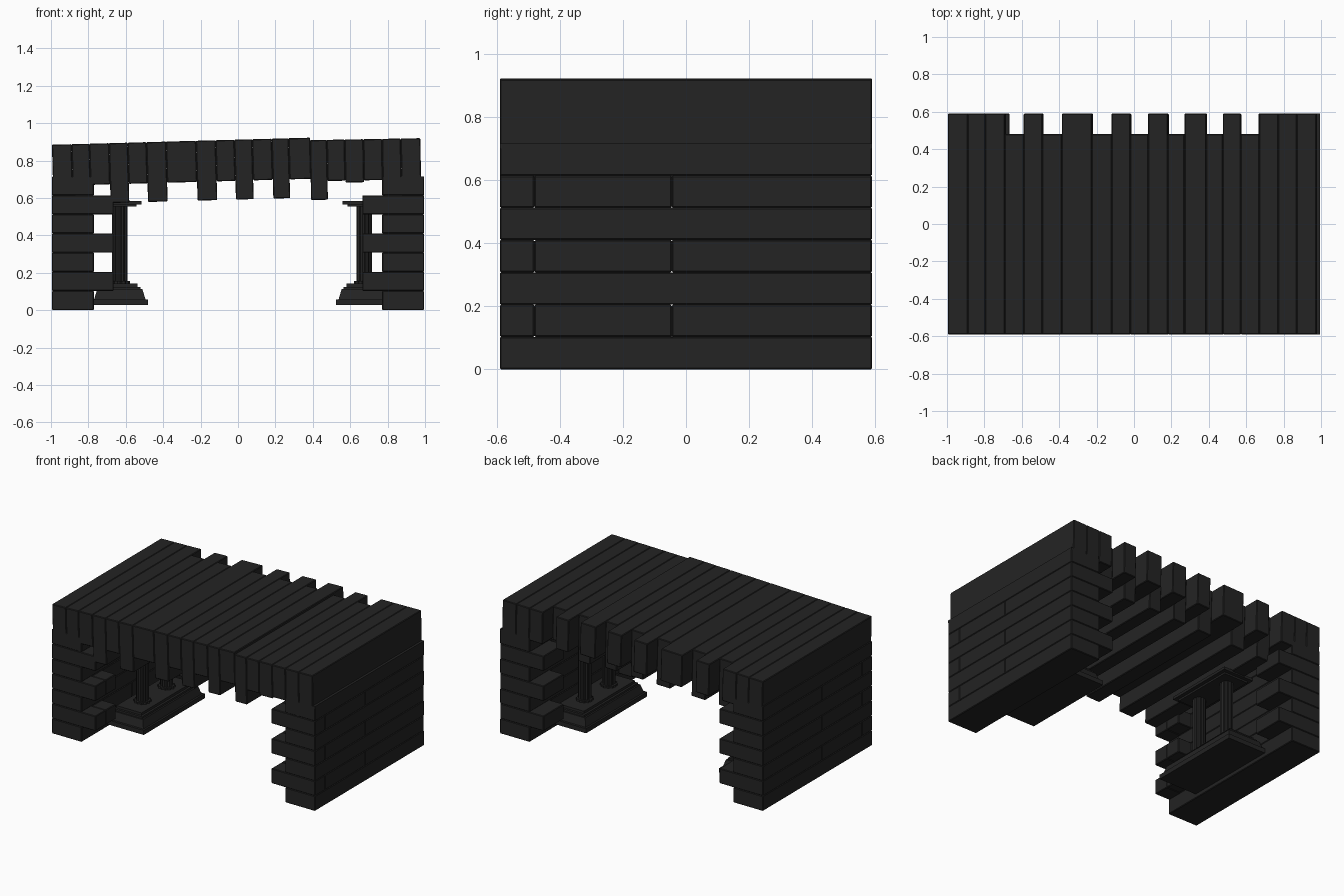
import bpy, math
from mathutils import Matrix, Vector

if "Cube" in bpy.data.objects:
    bpy.data.objects.remove(bpy.data.objects["Cube"])

mat = bpy.data.materials.new("charcoal_stone")
mat.diffuse_color = (0.017, 0.017, 0.017, 1)
mat.use_nodes = True
mat.node_tree.nodes["Principled BSDF"].inputs["Base Color"].default_value = mat.diffuse_color


def mesh_object(name, verts, faces, bevel=0.0):
    me = bpy.data.meshes.new(name)
    me.from_pydata(verts, [], faces)
    me.materials.append(mat)
    ob = bpy.data.objects.new(name, me)
    bpy.context.collection.objects.link(ob)
    if bevel:
        m = ob.modifiers.new("soft_edge", 'BEVEL')
        m.width = bevel
        m.segments = 1
    return ob


def block(name, x0, x1, y0, y1, z0, z1, bevel=0.004, tilt=0.0, taper=0.0):
    """Box by its limits; tilt turns it about its top centre, taper narrows the top."""
    t = taper
    v = [(x0, y0, z0), (x1, y0, z0), (x1, y1, z0), (x0, y1, z0),
         (x0 + t, y0 + t, z1), (x1 - t, y0 + t, z1), (x1 - t, y1 - t, z1), (x0 + t, y1 - t, z1)]
    f = [(3, 2, 1, 0), (4, 5, 6, 7), (0, 1, 5, 4), (1, 2, 6, 5), (2, 3, 7, 6), (3, 0, 4, 7)]
    if tilt:
        c = Vector(((x0 + x1) / 2, 0, z1))
        r = Matrix.Rotation(-tilt, 3, 'Y')
        v = [tuple(r @ (Vector(p) - c) + c) for p in v]
    return mesh_object(name, v, f, bevel)


def mirrored(name, s, x0, x1, *rest, **kw):
    a, b = sorted((s * x0, s * x1))
    return block(name, a, b, *rest, **kw)


# side walls: plain courses alternate with courses whose end bricks project inward
levels = [0, 0.103, 0.205, 0.307, 0.41, 0.512, 0.614, 0.715]
OUT, WALL, HEAD, Y = 0.995, 0.77, 0.665, 0.59
for s, side in ((-1, "left"), (1, "right")):
    for i in range(7):
        z0, z1 = levels[i], levels[i + 1]
        if i % 2 == 0:
            mirrored(f"{side}_wall_course_{i}", s, WALL, OUT, -Y, Y, z0, z1)
        else:
            mirrored(f"{side}_stretcher_front_{i}", s, WALL, OUT, -0.48, -0.045, z0, z1)
            mirrored(f"{side}_stretcher_back_{i}", s, WALL, OUT, -0.045, Y - 0.001, z0, z1)
            mirrored(f"{side}_header_front_{i}", s, HEAD, OUT, -Y, -0.48, z0, z1)
            mirrored(f"{side}_header_inner_front_{i}", s, HEAD, WALL, -0.48, -0.37, z0, z1)
            mirrored(f"{side}_header_back_{i}", s, HEAD, OUT - 0.004, 0.37, Y, z0, z1)

# roof bricks: long shallow ones alternate with shorter deep ones
edges = [-0.995, -0.89, -0.795, -0.69, -0.59, -0.49, -0.385, -0.225, -0.12, -0.02,
         0.075, 0.18, 0.27, 0.385, 0.475, 0.57, 0.67, 0.77, 0.87, 0.975]
deep = {3, 5, 7, 9, 11, 13, 15}
for i in range(len(edges) - 1):
    x0, x1 = edges[i], edges[i + 1]
    xc = (x0 + x1) / 2
    if xc < 0.39:
        top, tilt = 0.884 + 0.0275 * (xc + 1), math.radians(1.6)
    else:
        top, tilt = 0.909 + 0.018 * (xc - 0.4), math.radians(1.0)
    if i in deep:
        # the last deep brick stays shallow at the far right
        drop = 0.23 if i == 15 else 0.32
        block(f"roof_brick_deep_{i}", x0, x1, -Y, 0.48, top - drop, top, tilt=tilt)
    else:
        block(f"roof_brick_long_{i}", x0, x1, -Y, Y, top - 0.22, top, tilt=tilt)
block("roof_drop_left", -0.87, -0.775, -Y + 0.002, 0.48, 0.565, 0.70)
block("roof_drop_right", 0.785, 0.88, -Y + 0.002, 0.48, 0.59, 0.72)
block("roof_end_right", 0.96, 0.995, -Y, Y, 0.70, 0.715, bevel=0)


# fluted post: star-shaped section, straight up
def post(name, cx, cy, z0, z1, r, flutes=12):
    n = flutes * 2
    ring = []
    for k in range(n):
        a = 2 * math.pi * k / n
        q = r if k % 2 == 0 else r * 0.86
        ring.append((cx + q * math.cos(a), cy + q * math.sin(a)))
    v = [(x, y, z0) for x, y in ring] + [(x, y, z1) for x, y in ring]
    f = [(k, (k + 1) % n, n + (k + 1) % n, n + k) for k in range(n)]
    f += [tuple(reversed(range(n))), tuple(range(n, 2 * n))]
    mesh_object(name, v, f)


# stepped pedestal, two posts and a cap plate on each side
for cx, side in ((-0.632, "left"), (0.675, "right")):
    def plate(name, hx, hy, z0, z1, taper=0.0):
        block(f"{side}_{name}", cx - hx, cx + hx, -hy, hy, z0, z1, bevel=0, taper=taper)
    plate("pedestal_foot", 0.150, 0.33, 0.027, 0.058)
    plate("pedestal_slope", 0.137, 0.315, 0.058, 0.112, 0.016)
    plate("pedestal_step", 0.110, 0.29, 0.112, 0.125)
    plate("pedestal_top", 0.095, 0.275, 0.125, 0.142)
    plate("cap_lower", 0.090, 0.22, 0.553, 0.565)
    plate("cap_upper", 0.115, 0.245, 0.565, 0.583)
    for cy, end in ((-0.13, "front"), (0.13, "back")):
        post(f"{side}_post_{end}", cx, cy, 0.14, 0.556, 0.041)
        post(f"{side}_post_base_{end}", cx, cy, 0.14, 0.155, 0.055)
